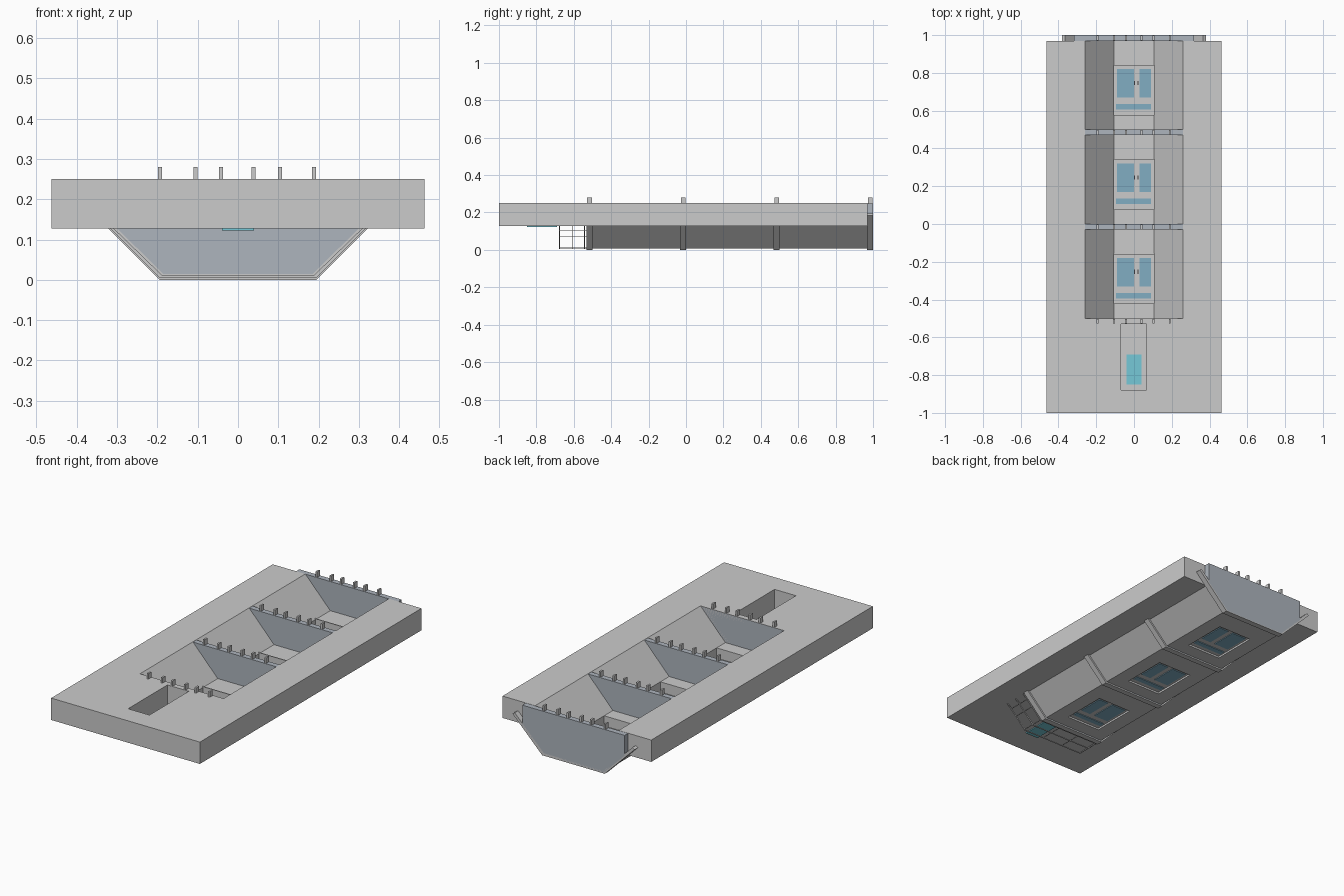
import bpy, bmesh

if "Cube" in bpy.data.objects:
    bpy.data.objects.remove(bpy.data.objects["Cube"])


def material(name, rgb):
    m = bpy.data.materials.new(name)
    m.diffuse_color = (*rgb, 1)
    m.use_nodes = True
    m.node_tree.nodes["Principled BSDF"].inputs["Base Color"].default_value = m.diffuse_color
    return m


GLASS = material("window_glass", (0.22, 0.42, 0.54))
TEAL = material("teal_glass", (0.18, 0.58, 0.68))
PLATE = material("blue_grey_plate", (0.42, 0.46, 0.51))


def prism(name, profile, y0, y1, mat=None):
    """Extrude an (x, z) profile along y."""
    bm = bmesh.new()
    face = bm.faces.new([bm.verts.new((x, y0, z)) for x, z in profile])
    ext = bmesh.ops.extrude_face_region(bm, geom=[face])
    verts = [g for g in ext["geom"] if isinstance(g, bmesh.types.BMVert)]
    bmesh.ops.translate(bm, vec=(0, y1 - y0, 0), verts=verts)
    bmesh.ops.recalc_face_normals(bm, faces=bm.faces)
    mesh = bpy.data.meshes.new(name)
    bm.to_mesh(mesh)
    bm.free()
    ob = bpy.data.objects.new(name, mesh)
    bpy.context.collection.objects.link(ob)
    if mat:
        mesh.materials.append(mat)
    return ob


def box(name, x0, x1, y0, y1, z0, z1, mat=None):
    return prism(name, [(x0, z0), (x1, z0), (x1, z1), (x0, z1)], y0, y1, mat)


def mirrored(half):
    """Close a right-hand half profile by mirroring it across x = 0."""
    return half + [(-x, z) for x, z in reversed(half)]


def boolean(target, tool, operation):
    mod = target.modifiers.new(tool.name, 'BOOLEAN')
    mod.operation, mod.solver, mod.object = operation, 'EXACT', tool
    tool.hide_render = True
    tool.hide_set(True)


def u_strip(name, top, thick, y0, y1):
    """Trough-shaped strip hugging the outside of the hopper, up to height top."""
    outer = [(0.195, 0.0), (0.195 + top, top)]
    inner = [(0.195 + top - thick, top + thick * 0.6), (0.19 - thick * 0.4, thick)]
    left_outer = [(-x, z) for x, z in reversed(outer)]
    left_inner = [(-x, z) for x, z in reversed(inner)]
    return prism(name, outer + inner + left_inner + left_outer, y0, y1)


MODULES = (-0.5, 0.0, 0.5)
WALLS = (-0.53, -0.03, 0.47, 0.97)

# ground slab with hanging trough, hollowed out
slab = box("slab", -0.463, 0.463, -1, 0.97, 0.127, 0.25)
trough = prism("trough_body", mirrored([(0.19, 0.008), (0.315, 0.133)]), -0.505, 0.97)
boolean(slab, trough, 'UNION')
hopper = prism("hopper_cutter",
               mirrored([(0.105, 0.085), (0.26, 0.25), (0.26, 0.3)]), -0.5, 1.05)
boolean(slab, hopper, 'DIFFERENCE')
pit = box("front_pit_cutter", -0.068, 0.065, -0.88, -0.53, 0.137, 0.3)
boolean(slab, pit, 'DIFFERENCE')
box("front_pit_pane", -0.04, 0.04, -0.85, -0.69, 0.122, 0.14, TEAL)

# floor hatch with glazing in each hopper
for y in MODULES:
    cut = box("hatch_cutter", -0.105, 0.105, y + 0.078, y + 0.338, -0.1, 0.15)
    boolean(slab, cut, 'DIFFERENCE')
    box("hatch_panel", -0.105, 0.105, y + 0.078, y + 0.338, 0.018, 0.028)
    for x0, x1, a, b in ((-0.09, 0.0, 0.17, 0.32), (0.03, 0.09, 0.17, 0.32),
                         (-0.095, 0.09, 0.105, 0.135)):
        box("hatch_glass", x0, x1, y + a, y + b, 0.014, 0.032, GLASS)
    for x in (0.003, 0.021):
        box("hatch_handle", x - 0.002, x + 0.002, y + 0.235, y + 0.258, 0.03, 0.04)
    box("hatch_rod", -0.115, 0.115, y + 0.338, y + 0.343, 0.083, 0.09)

# partition plates, outer ribs and posts
plate_shape = mirrored([(0.188, 0.005), (0.318, 0.135), (0.318, 0.249)])
for y in WALLS:
    prism("partition_plate", plate_shape, y, y + 0.03, PLATE)
    u_strip("outer_rib", 0.185 if y > 0.9 else 0.128, 0.014, y - 0.002, y + 0.03)
    for x in (-0.193, -0.106, -0.042, 0.039, 0.104, 0.189):
        box("post", x - 0.005, x + 0.005, y + 0.002, y + 0.028, 0.03, 0.28)

# thin wire cage in front of the trough
for y in (-0.678, -0.61, -0.545):
    u_strip("cage_hoop", 0.128, 0.005, y, y + 0.004).location.z = 0.006
for s in (-1, 1):
    for x, z in ((0.195, 0.012), (0.256, 0.07), (0.29, 0.103), (0.065, 0.01)):
        box("cage_rail", s * x - 0.002, s * x + 0.002, -0.678, -0.53, z - 0.002, z + 0.002)
